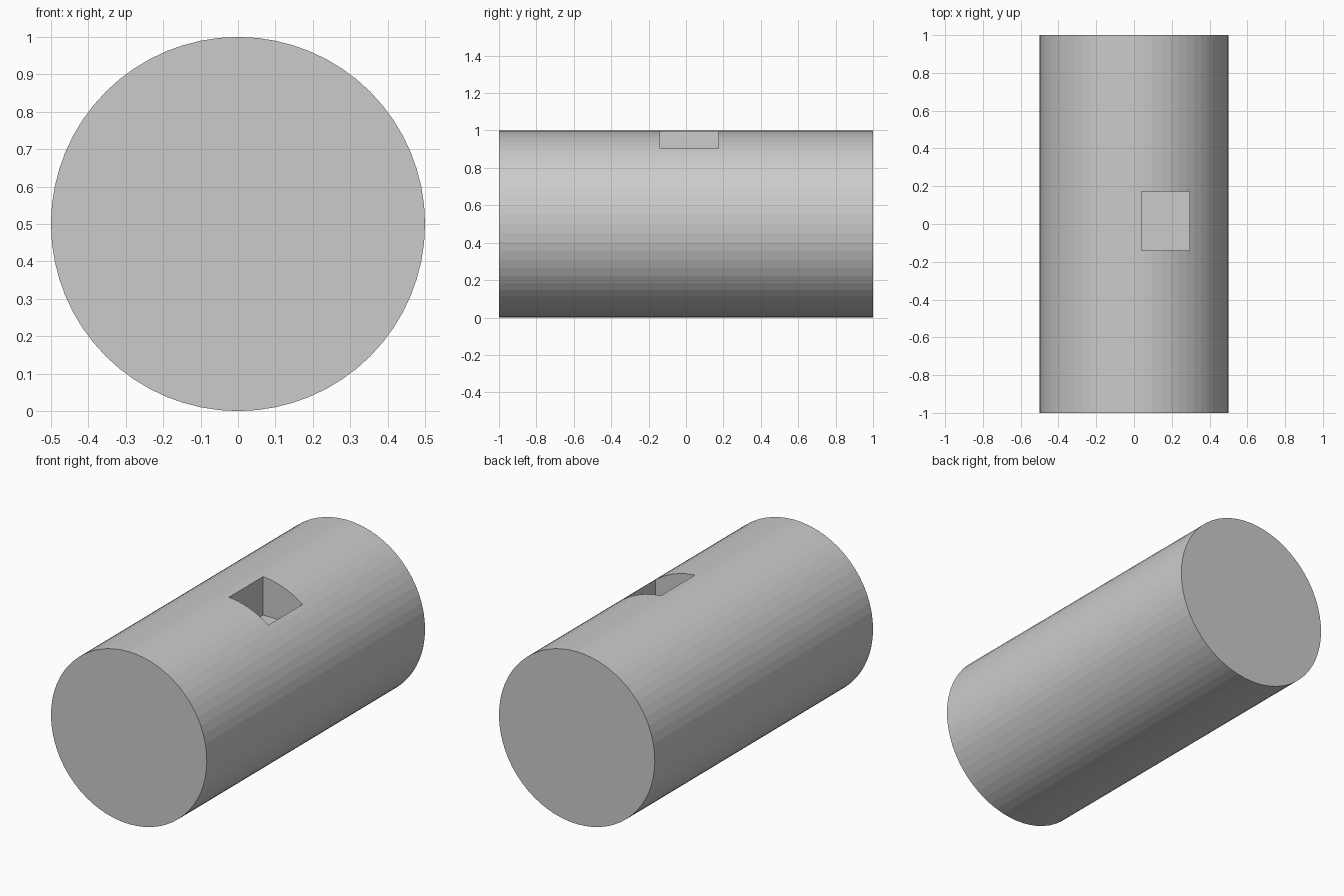
import bpy
import math

if "Cube" in bpy.data.objects:
    bpy.data.objects.remove(bpy.data.objects["Cube"])

# Main body: 64-sided cylinder lying along y
bpy.ops.mesh.primitive_cylinder_add(vertices=64, radius=0.5, depth=2.0,
                                    location=(0, 0, 0.5),
                                    rotation=(math.pi / 2, 0, 0))
body = bpy.context.object
body.name = "cylinder_body"
bpy.ops.object.transform_apply(location=False, rotation=True, scale=True)

# Cutter for the rectangular pocket in the top
x0, x1, y0, y1, z0, z1 = 0.04, 0.293, -0.14, 0.173, 0.775, 1.2
bpy.ops.mesh.primitive_cube_add(size=1, location=((x0 + x1) / 2, (y0 + y1) / 2, (z0 + z1) / 2))
cutter = bpy.context.object
cutter.name = "pocket_cutter"
cutter.scale = (x1 - x0, y1 - y0, z1 - z0)
cutter.hide_render = True
bpy.ops.object.transform_apply(location=False, rotation=False, scale=True)

# Cut the pocket, then drop the cutter
cut = body.modifiers.new("pocket", 'BOOLEAN')
cut.operation = 'DIFFERENCE'
cut.solver = 'EXACT'
cut.object = cutter
bpy.context.view_layer.objects.active = body
bpy.ops.object.modifier_apply(modifier=cut.name)
bpy.data.objects.remove(cutter)
